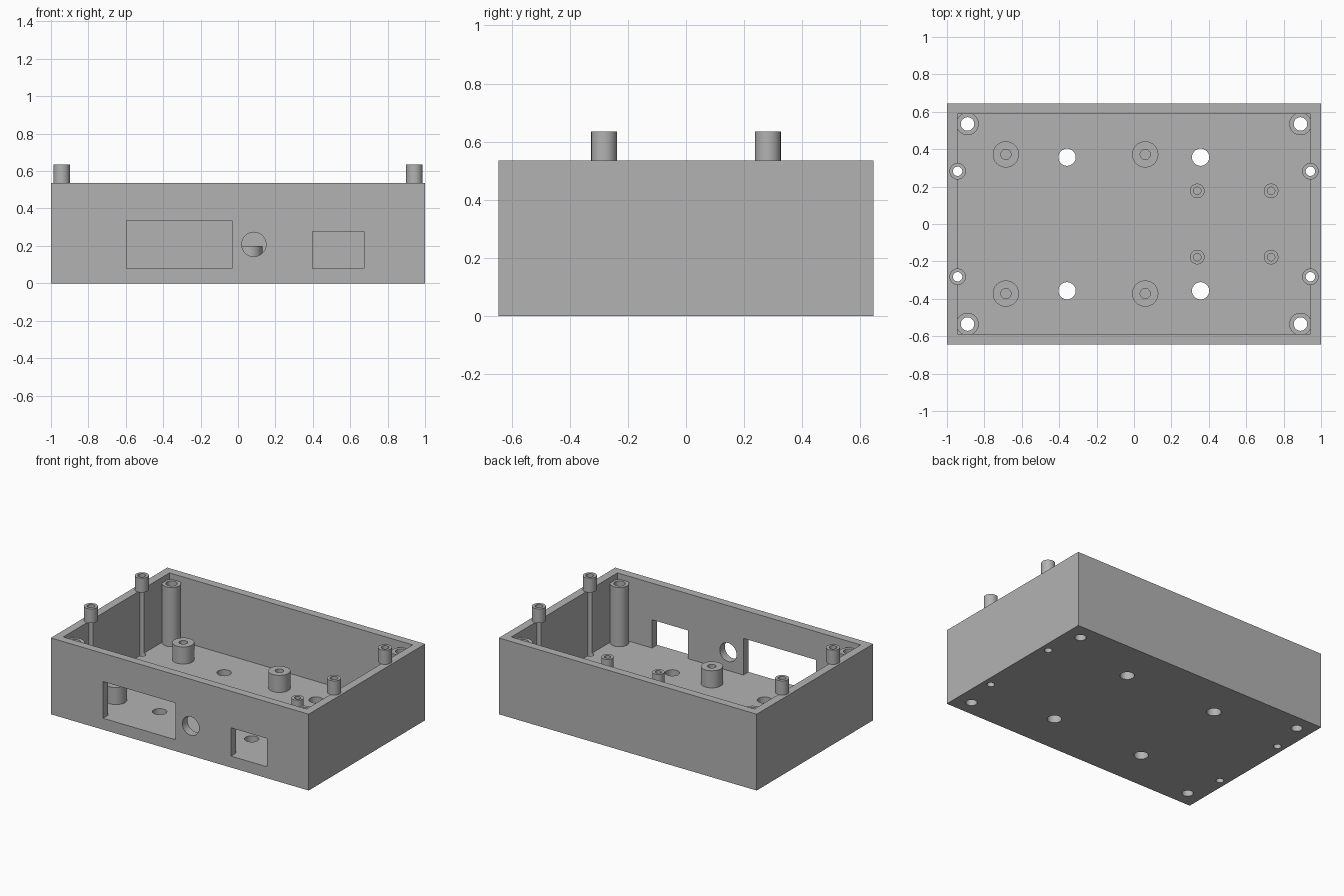
import bpy, bmesh
from math import radians
from mathutils import Matrix, Vector

if "Cube" in bpy.data.objects:
    bpy.data.objects.remove(bpy.data.objects["Cube"], do_unlink=True)

# One plain grey plastic
grey = bpy.data.materials.new("grey plastic")
grey.use_nodes = True
GREY = (0.45, 0.45, 0.45, 1)
grey.diffuse_color = GREY
grey.node_tree.nodes["Principled BSDF"].inputs["Base Color"].default_value = GREY

HALF_X, HALF_Y, RIM = 1.0, 0.645, 0.535
FLOOR, WALL = 0.08, 0.057
SIDES = 48


def add_box(bm, low, high):
    low, high = Vector(low), Vector(high)
    matrix = Matrix.Translation((low + high) / 2) @ Matrix.Diagonal((*(high - low), 1))
    bmesh.ops.create_cube(bm, size=1, matrix=matrix)


def add_cylinder(bm, centre, radius, depth, turn=Matrix()):
    bmesh.ops.create_cone(bm, cap_ends=True, segments=SIDES, radius1=radius, radius2=radius,
                          depth=depth, matrix=Matrix.Translation(centre) @ turn)


def make_object(name, bm):
    mesh = bpy.data.meshes.new(name)
    bmesh.ops.recalc_face_normals(bm, faces=bm.faces)
    bm.to_mesh(mesh)
    bm.free()
    mesh.materials.append(grey)
    obj = bpy.data.objects.new(name, mesh)
    bpy.context.collection.objects.link(obj)
    return obj


def smooth(obj):
    bpy.ops.object.select_all(action="DESELECT")
    obj.select_set(True)
    bpy.context.view_layer.objects.active = obj
    bpy.ops.object.shade_smooth_by_angle(angle=radians(30))


def cut(obj, cutter):
    cutter.hide_render = True
    bpy.context.view_layer.objects.active = obj
    mod = obj.modifiers.new("cut", "BOOLEAN")
    mod.operation, mod.solver, mod.object = "DIFFERENCE", "EXACT", cutter
    bpy.ops.object.modifier_apply(modifier=mod.name)
    bpy.data.objects.remove(cutter, do_unlink=True)


def tube(name, x, y, bottom, top, outer, inner):
    """Hollow round post made by spinning a rectangular section."""
    bm = bmesh.new()
    section = [(inner, bottom), (outer, bottom), (outer, top), (inner, top)]
    verts = [bm.verts.new((x + r, y, z)) for r, z in section]
    edges = [bm.edges.new((verts[i], verts[(i + 1) % 4])) for i in range(4)]
    bmesh.ops.spin(bm, geom=verts + edges, cent=(x, y, 0), axis=(0, 0, 1),
                   angle=radians(360), steps=SIDES, use_merge=False)
    bmesh.ops.remove_doubles(bm, verts=bm.verts, dist=0.0001)
    smooth(make_object(name, bm))


def mirrored(xs, y):
    return [(x, side * y) for x in xs for side in (-1, 1)]


corners = mirrored((-0.89, 0.89), 0.535)
pegs = mirrored((-0.943, 0.943), 0.282)
vents = mirrored((-0.358, 0.356), 0.357)
large_mounts = mirrored((-0.685, 0.06), 0.372)
small_mounts = mirrored((0.338, 0.733), 0.177)

# Open tray
bm = bmesh.new()
add_box(bm, (-HALF_X, -HALF_Y, 0), (HALF_X, HALF_Y, RIM))
case = make_object("case", bm)
bm = bmesh.new()
add_box(bm, (WALL - HALF_X, WALL - HALF_Y, FLOOR), (HALF_X - WALL, HALF_Y - WALL, 1))
cut(case, make_object("cavity_cutter", bm))

# Holes through the floor (the peg holes also groove the side walls) and front openings
bm = bmesh.new()
for points, radius in ((corners, 0.036), (pegs, 0.025), (vents, 0.046)):
    for x, y in points:
        add_cylinder(bm, (x, y, 0.3), radius, 1)
add_box(bm, (-0.595, -0.8, FLOOR), (-0.033, -0.58, 0.337))
add_box(bm, (0.397, -0.8, FLOOR), (0.675, -0.58, 0.278))
add_cylinder(bm, (0.085, -0.68, 0.208), 0.065, 0.2, Matrix.Rotation(radians(90), 4, "X"))
cut(case, make_object("hole_cutter", bm))
smooth(case)

# Posts
for x, y in corners:
    tube("corner_post", x, y, FLOOR, 0.495, 0.06, 0.036)
for x, y in pegs:
    tube("rim_peg", x, y, RIM, 0.635, 0.044, 0.025)
for x, y in large_mounts:
    tube("large_standoff", x, y, FLOOR, 0.2, 0.07, 0.027)
for x, y in small_mounts:
    tube("small_standoff", x, y, FLOOR, 0.16, 0.039, 0.02)
